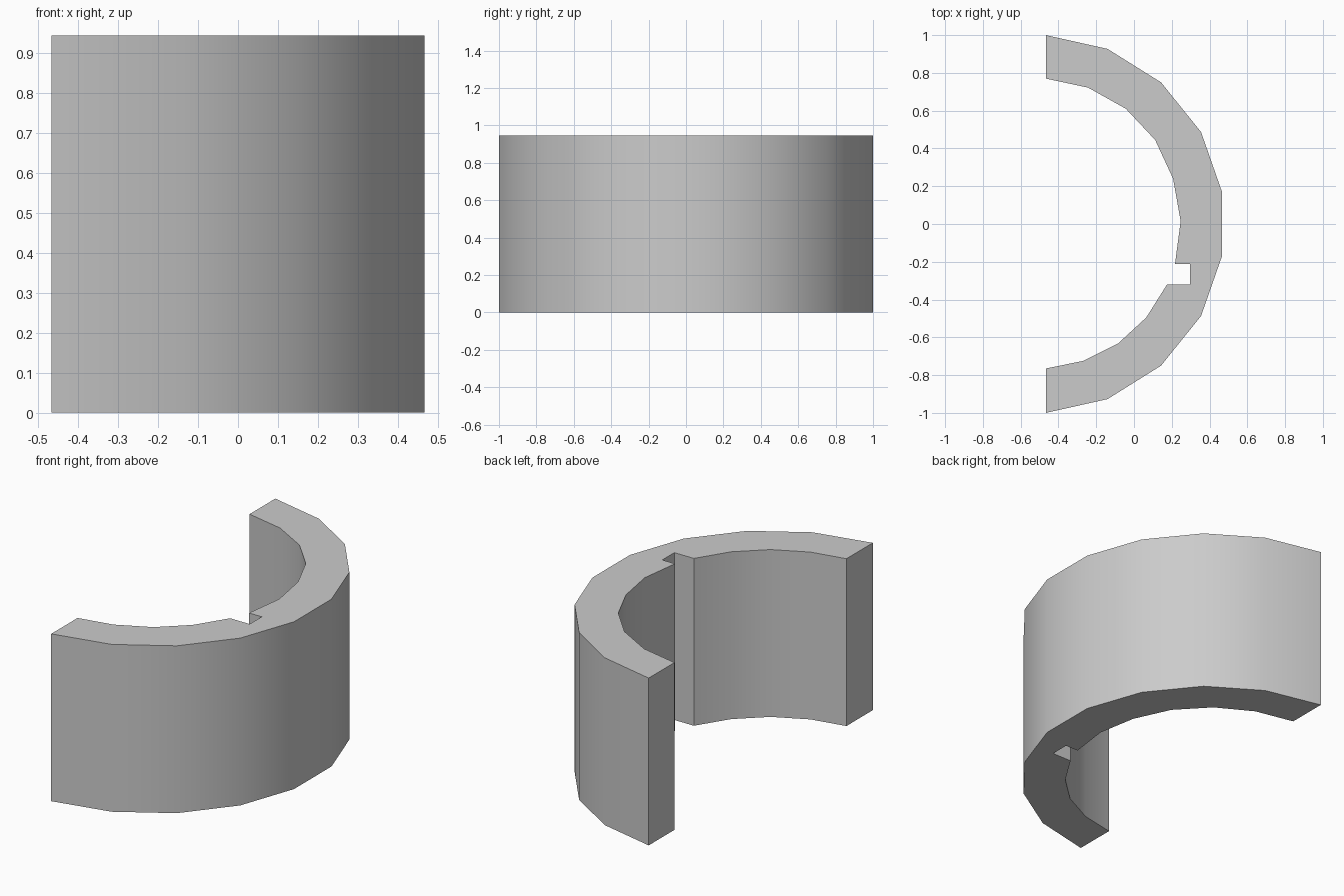
import bpy
import bmesh
import math

cube = bpy.data.objects.get("Cube")
if cube:
    bpy.data.objects.remove(cube, do_unlink=True)

HEIGHT = 0.945

# Plain grey material
grey = bpy.data.materials.new("plain grey")
grey.use_nodes = True
colour = (0.6, 0.6, 0.6, 1.0)
grey.diffuse_color = colour
grey.node_tree.nodes["Principled BSDF"].inputs["Base Color"].default_value = colour

# Outer wall: half the arc, mirrored front to back
half = [(-0.467, 1.0), (-0.14, 0.927), (0.143, 0.75), (0.355, 0.487), (0.467, 0.167)]
outer = half + [(x, -y) for x, y in reversed(half)]

# Inner wall from front to back, with the square key slot
inner_front = [(-0.467, -0.765), (-0.27, -0.725), (-0.085, -0.633), (0.065, -0.495)]
key_slot = [(0.175, -0.32), (0.297, -0.32), (0.297, -0.212), (0.217, -0.212)]
inner_back = [(0.247, 0.015), (0.207, 0.24), (0.112, 0.445), (-0.043, 0.61),
              (-0.243, 0.722), (-0.467, 0.77)]

# Half ring: extrude the cross-section upward
bm = bmesh.new()
base = bm.faces.new([bm.verts.new((x, y, 0)) for x, y in outer + inner_front + key_slot + inner_back])
top = bmesh.ops.extrude_face_region(bm, geom=[base], use_keep_orig=True)
bmesh.ops.translate(bm, vec=(0, 0, HEIGHT),
                    verts=[g for g in top["geom"] if isinstance(g, bmesh.types.BMVert)])
bmesh.ops.recalc_face_normals(bm, faces=bm.faces)
mesh = bpy.data.meshes.new("half_ring")
bm.to_mesh(mesh)
bm.free()
mesh.materials.append(grey)
ring = bpy.data.objects.new("half_ring", mesh)
bpy.context.collection.objects.link(ring)

# Smooth curved walls with crisp corners
bpy.ops.object.select_all(action="DESELECT")
ring.select_set(True)
bpy.context.view_layer.objects.active = ring
bpy.ops.object.shade_smooth_by_angle(angle=math.radians(30))
